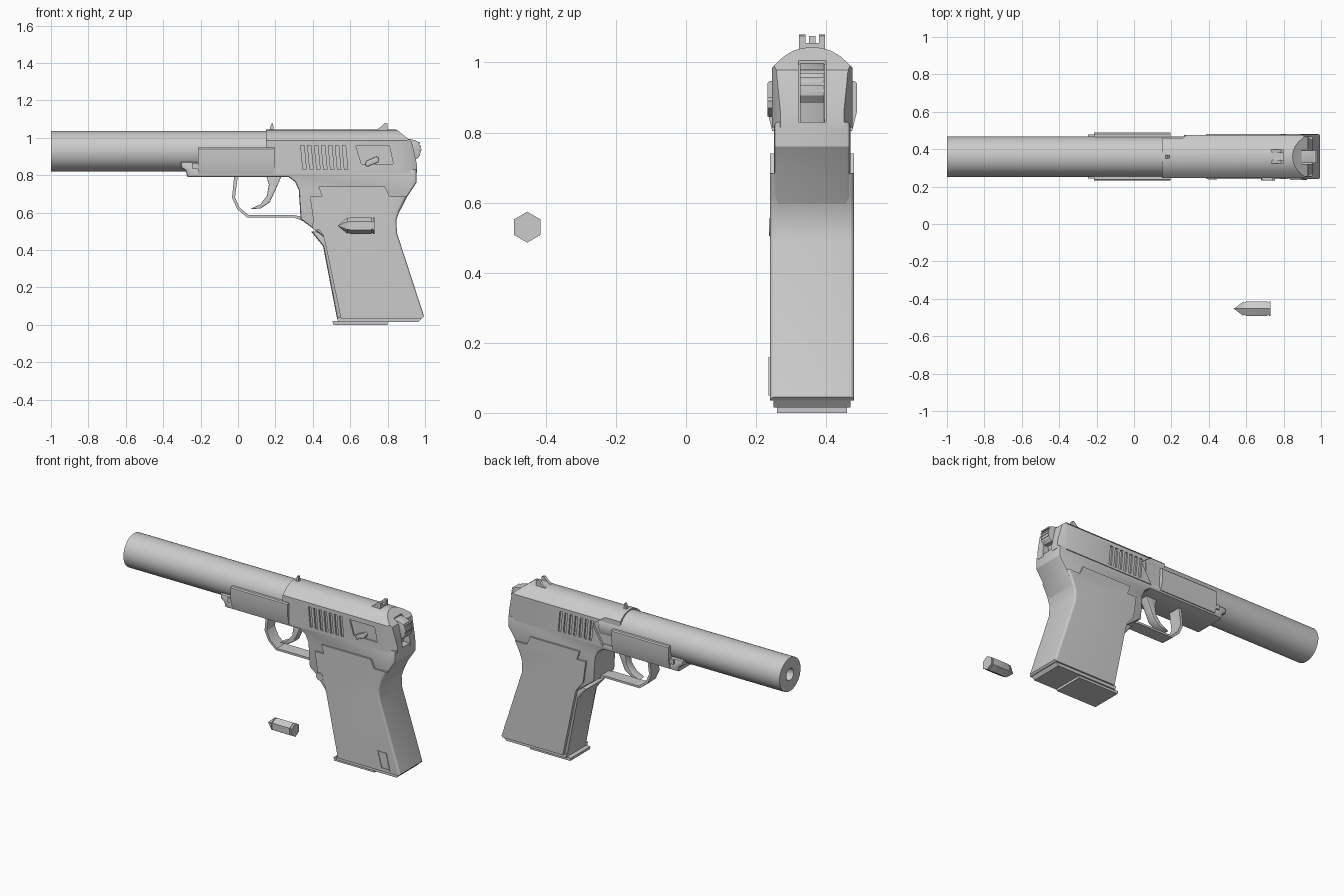
import bpy, bmesh, math
from mathutils import Vector

if "Cube" in bpy.data.objects:
    bpy.data.objects.remove(bpy.data.objects["Cube"], do_unlink=True)

MID = 0.36          # depth of the centre plane
AXIS_Z = 0.928      # bore height

grey = bpy.data.materials.new("gunmetal grey")
grey.use_nodes = True
grey.diffuse_color = (0.6, 0.6, 0.6, 1)
grey.node_tree.nodes["Principled BSDF"].inputs["Base Color"].default_value = (0.6, 0.6, 0.6, 1)


def make(name, bm, angle=30):
    bmesh.ops.recalc_face_normals(bm, faces=bm.faces)
    me = bpy.data.meshes.new(name)
    bm.to_mesh(me)
    bm.free()
    me.materials.append(grey)
    ob = bpy.data.objects.new(name, me)
    bpy.context.collection.objects.link(ob)
    smooth(ob, angle)
    return ob


def smooth(ob, angle=30):
    bpy.ops.object.select_all(action='DESELECT')
    ob.select_set(True)
    bpy.context.view_layer.objects.active = ob
    bpy.ops.object.shade_smooth_by_angle(angle=math.radians(angle))


def extrude(bm, pts, vec):
    """Add a closed prism from 3D outline points."""
    face = bm.faces.new([bm.verts.new(p) for p in pts])
    top = bmesh.ops.extrude_face_region(bm, geom=[face])["geom"]
    bmesh.ops.translate(bm, verts=[v for v in top if isinstance(v, bmesh.types.BMVert)], vec=vec)


def bevel_rims(bm, width, segs=2, where=lambda v: True):
    """Round outline edges lying on the two side faces."""
    edges = [e for e in bm.edges if abs(e.verts[0].co.y - e.verts[1].co.y) < 1e-5
             and all(where(v.co) for v in e.verts)]
    bmesh.ops.bevel(bm, geom=edges, offset=width, segments=segs, profile=0.5,
                    affect='EDGES', clamp_overlap=True)


def side_prism(name, pts, y0, y1, bevel=0.0):
    bm = bmesh.new()
    extrude(bm, [(x, y0, z) for x, z in pts], (0, y1 - y0, 0))
    if bevel:
        bevel_rims(bm, bevel)
    return make(name, bm)


def rect(x0, x1, z0, z1):
    return [(x0, z0), (x1, z0), (x1, z1), (x0, z1)]


def lathe(name, prof, y, z, sides, turn=0.0):
    bm = bmesh.new()
    rings = []
    for x, r in prof:
        n = sides if r else 1
        a = [turn + math.tau * i / sides for i in range(n)]
        rings.append([bm.verts.new((x, y + r * math.cos(t), z + r * math.sin(t))) for t in a])
    for p, q in zip(rings, rings[1:]):
        for i in range(sides):
            j = (i + 1) % sides
            quad = [p[i % len(p)], p[j % len(p)], q[j % len(q)], q[i % len(q)]]
            bm.faces.new(list(dict.fromkeys(quad)))
    return make(name, bm)


def slice_off(bm, co, no):
    """Remove what lies beyond a plane and cap the cut."""
    geom = bm.verts[:] + bm.edges[:] + bm.faces[:]
    cut = bmesh.ops.bisect_plane(bm, geom=geom, plane_co=co, plane_no=no, clear_outer=True)
    bmesh.ops.holes_fill(bm, edges=[e for e in cut["geom_cut"] if isinstance(e, bmesh.types.BMEdge)])


def carve(ob, cutter):
    mod = ob.modifiers.new("carve", 'BOOLEAN')
    mod.object = cutter
    mod.solver = 'EXACT'
    bpy.context.view_layer.objects.active = ob
    bpy.ops.object.modifier_apply(modifier=mod.name)
    bpy.data.objects.remove(cutter, do_unlink=True)
    smooth(ob)


# Long barrel with a bore
lathe("barrel", [(0.3, 0), (0.3, 0.108), (-1, 0.108), (-1, 0.038), (-0.6, 0.038), (-0.6, 0)],
      MID, AXIS_Z, 64)

# Slide: domed section drawn along the bore, with a faceted tail
half = [(0.115, 0.815), (0.115, 0.985), (0.1, 1.0), (0.08, 1.018), (0.055, 1.033), (0.028, 1.041)]
section = half + [(0, 1.044)] + [(-y, z) for y, z in reversed(half)]
bm = bmesh.new()
extrude(bm, [(0.15, MID + y, z) for y, z in section], (0.82, 0, 0))
slice_off(bm, (0.865, MID, 1.03), (0.62, 0, 0.78))
slice_off(bm, (0.93, MID, 0.975), (0.97, 0, 0.22))
slice_off(bm, (0.957, MID, 0.86), (1, 0, 0))
for s in (1, -1):
    slice_off(bm, (0.9, MID + s * 0.115, 0.9), (0.4, s * 0.92, 0))
slide = make("slide", bm)

# Grip grooves on both flanks, hammer slot and the sunken lever panel
bm = bmesh.new()
for y in (MID - 0.125, MID + 0.105):
    for i in range(7):
        x = 0.335 + i * 0.037
        extrude(bm, [(x + dx, y, z) for dx, z in
                     ((0.012, 0.83), (0.03, 0.83), (0.018, 0.96), (0, 0.96))], (0, 0.02, 0))
carve(slide, make("groove_cutter", bm))
carve(slide, side_prism("slot_cutter", rect(0.895, 1.1, 0.79, 1.1), MID - 0.039, MID + 0.039))
carve(slide, side_prism("panel_cutter", [(0.66, 0.86), (0.83, 0.86), (0.81, 0.955), (0.63, 0.955)],
                        MID - 0.13, MID - 0.106))
# Slanted opening at the front of the left flank
carve(slide, side_prism("opening_cutter", [(0.1, 0.7), (0.2, 0.7), (0.34, 0.94), (0.26, 1.0), (0.1, 1.0)],
                        MID + 0.1, MID + 0.2))

# Safety lever
side_prism("safety_lever", [(0.68, 0.855), (0.69, 0.845), (0.75, 0.87), (0.755, 0.89), (0.74, 0.9), (0.685, 0.875)],
           MID - 0.128, MID - 0.1, 0.004)

# Frame under the slide and barrel
side_prism("frame", [(-0.27, 0.79), (-0.28, 0.825), (-0.305, 0.84), (-0.305, 0.87), (-0.22, 0.87),
                     (-0.21, 0.83), (0.955, 0.83), (0.955, 0.76), (0.905, 0.685), (0.84, 0.56),
                     (0.47, 0.46), (0.42, 0.5), (0.335, 0.565), (0.325, 0.72), (0.305, 0.765), (0.27, 0.79)],
           MID - 0.109, MID + 0.109, 0.012)

# Side housings along the barrel
for s, word in ((-1, "right"), (1, "left")):
    bm = bmesh.new()
    outline = [(0.09, 0.805), (0.114, 0.805), (0.128, 0.86), (0.128, 0.94), (0.122, 0.947), (0.09, 0.947)]
    extrude(bm, [(-0.215, MID + s * y, z) for y, z in outline], (0.41, 0, 0))
    make(word + "_housing", bm)
    side_prism(word + "_latch_pin", rect(-0.245, -0.21, 0.835, 0.865), MID + s * 0.09, MID + s * 0.118)

# Grip with a rounded backstrap
bm = bmesh.new()
grip = [(0.43, 0.74), (0.45, 0.685), (0.385, 0.685), (0.405, 0.545), (0.455, 0.48), (0.47, 0.42),
        (0.55, 0.035), (0.985, 0.035), (0.995, 0.045), (0.85, 0.49), (0.847, 0.56), (0.865, 0.615),
        (0.9, 0.685), (0.81, 0.685), (0.785, 0.74)]
extrude(bm, [(x, MID - 0.12, z) for x, z in grip], (0, 0.24, 0))
bevel_rims(bm, 0.035, 5, lambda c: c.x > 0.84 and c.z > 0.04 and not (c.x < 0.84))
make("grip", bm, 40)

# Front strap and flared foot
side_prism("front_strap", [(0.39, 0.5), (0.455, 0.42), (0.53, 0.03), (0.6, 0.03), (0.52, 0.5)],
           MID - 0.1, MID + 0.1, 0.015)
side_prism("grip_foot", [(0.535, 0.015), (0.965, 0.015), (0.985, 0.04), (0.53, 0.04)], MID - 0.11, MID + 0.11)
side_prism("magazine_base", [(0.51, 0.0), (0.8, 0.0), (0.8, 0.02), (0.505, 0.02)], MID - 0.1, MID + 0.1)

# Raised frame on the grip and the release button
corner = [(0.865, 0.05), (0.925, 0.05), (0.9, 0.16), (0.835, 0.16)]
centre = Vector((0.881, 0.105))
for i in range(4):
    a, b = Vector(corner[i]), Vector(corner[(i + 1) % 4])
    side_prism("grip_window_rim_%d" % i, [a, b, b.lerp(centre, 0.14), a.lerp(centre, 0.14)],
               MID - 0.124, MID - 0.11)
disc = [(0.42 + 0.025 * math.cos(t * math.tau / 16), 0.53 + 0.025 * math.sin(t * math.tau / 16)) for t in range(16)]
side_prism("release_button", disc, MID - 0.123, MID - 0.09)

# Trigger guard
outer = [(-0.02, 0.8), (-0.032, 0.68), (-0.005, 0.62), (0.05, 0.573), (0.3, 0.573), (0.36, 0.55)]
inner = [(0.36, 0.575), (0.3, 0.586), (0.056, 0.586), (0.008, 0.628), (-0.016, 0.682), (0.0, 0.8)]
side_prism("trigger_guard", outer + inner, MID - 0.042, MID + 0.042)

# Trigger
side_prism("trigger", [(0.15, 0.8), (0.165, 0.75), (0.155, 0.69), (0.12, 0.645), (0.065, 0.618),
                       (0.12, 0.622), (0.17, 0.655), (0.195, 0.71), (0.235, 0.8)],
           MID - 0.028, MID + 0.028, 0.004)

# Hammer with thumb ridges
side_prism("hammer", [(0.88, 0.82), (0.91, 0.82), (0.925, 0.89), (0.955, 0.885), (0.972, 0.905),
                      (0.977, 0.945), (0.962, 0.98), (0.935, 0.99), (0.88, 1.0)],
           MID - 0.035, MID + 0.035, 0.003)
for i in range(4):
    z = 0.915 + i * 0.018
    side_prism("hammer_ridge_%d" % i, rect(0.95, 0.981 - abs(i - 1.2) * 0.004, z, z + 0.008),
               MID - 0.035, MID + 0.035)

# Sights
for s in (-1, 1):
    side_prism("rear_sight_%s" % ("left" if s > 0 else "right"),
               [(0.72, 1.03), (0.8, 1.03), (0.8, 1.075), (0.785, 1.08), (0.765, 1.06)],
               MID + s * 0.028 - 0.009, MID + s * 0.028 + 0.009)
side_prism("rear_sight_base", [(0.72, 1.03), (0.8, 1.03), (0.8, 1.055), (0.765, 1.055)], MID - 0.035, MID + 0.035)
side_prism("front_sight", [(0.165, 1.03), (0.19, 1.03), (0.188, 1.075), (0.178, 1.075)], MID - 0.009, MID + 0.009)

# Loose cartridge
lathe("cartridge", [(0.533, 0), (0.585, 0.044), (0.585, 0.036), (0.6, 0.044), (0.715, 0.044),
                    (0.715, 0.038), (0.722, 0.038), (0.722, 0.044), (0.73, 0.044), (0.73, 0)],
      -0.453, 0.53, 6, math.pi / 6)
